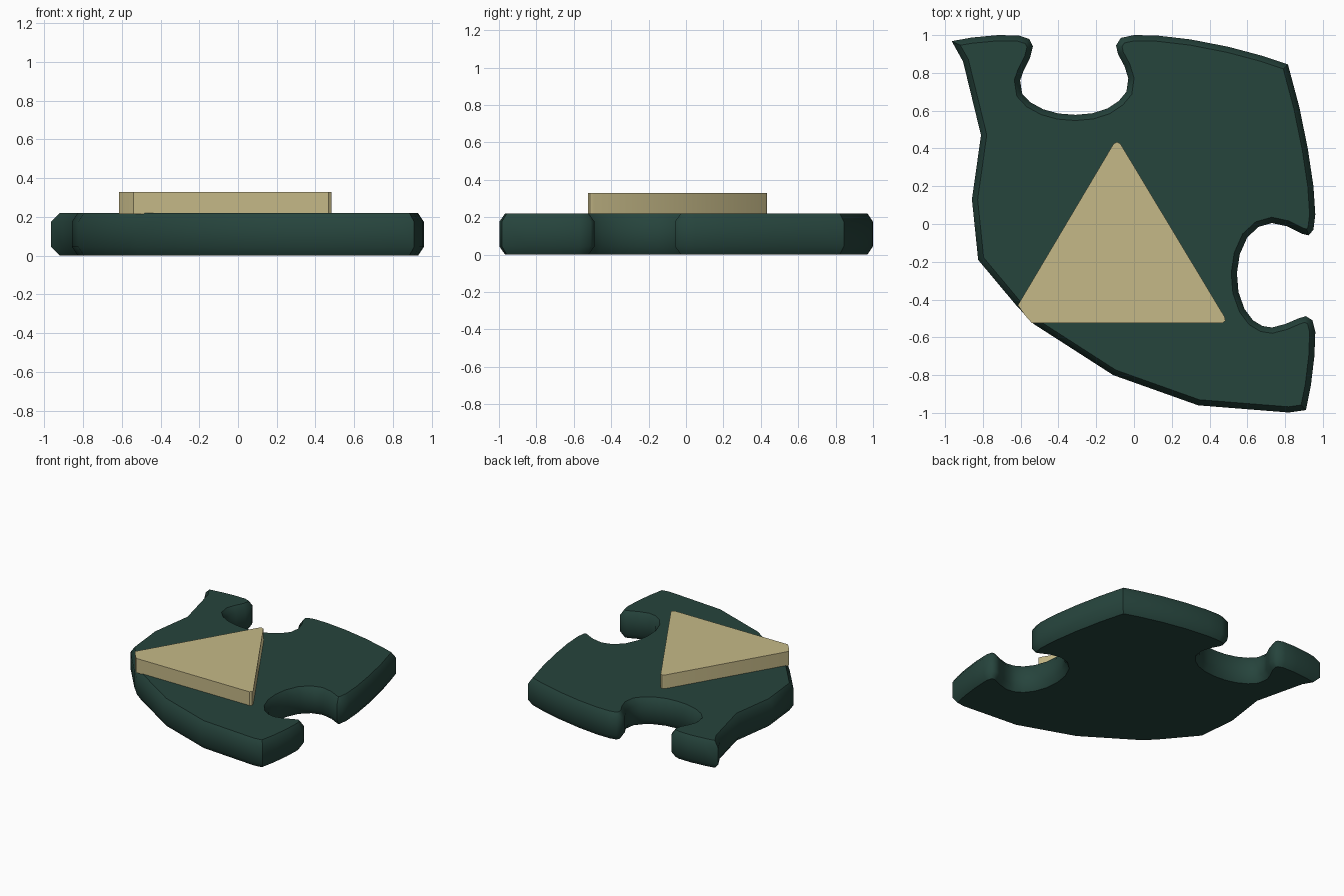
import bpy
import bmesh
from mathutils import Vector

if "Cube" in bpy.data.objects:
    bpy.data.objects.remove(bpy.data.objects["Cube"])


def material(name, rgb):
    m = bpy.data.materials.new(name)
    m.diffuse_color = (*rgb, 1)
    m.use_nodes = True
    m.node_tree.nodes["Principled BSDF"].inputs["Base Color"].default_value = m.diffuse_color
    return m


def inset(points, d):
    """Move a clockwise outline inward by d with mitred corners."""
    result = []
    for i, p in enumerate(points):
        p = Vector(p)
        a = (p - Vector(points[i - 1])).normalized()
        b = (Vector(points[(i + 1) % len(points)]) - p).normalized()
        na, nb = Vector((a.y, -a.x)), Vector((b.y, -b.x))
        m = (na + nb).normalized()
        result.append(p + m * d / max(m.dot(na), 0.6))
    return result


def slab(name, outline, levels, mat, angle):
    """Stack rings of (height, inset) into a closed slab."""
    bm = bmesh.new()
    rings = [[bm.verts.new((p[0], p[1], z)) for p in inset(outline, d)]
             for z, d in levels]
    n = len(outline)
    for low, high in zip(rings, rings[1:]):
        for i in range(n):
            j = (i + 1) % n
            bm.faces.new((low[i], low[j], high[j], high[i]))
    bm.faces.new(rings[0])
    bm.faces.new(rings[-1])
    bmesh.ops.recalc_face_normals(bm, faces=bm.faces)
    mesh = bpy.data.meshes.new(name)
    bm.to_mesh(mesh)
    bm.free()
    mesh.materials.append(mat)
    ob = bpy.data.objects.new(name, mesh)
    bpy.context.collection.objects.link(ob)
    bpy.ops.object.select_all(action='DESELECT')
    ob.select_set(True)
    bpy.context.view_layer.objects.active = ob
    bpy.ops.object.shade_smooth_by_angle(angle=angle)
    return ob


green = material("dark green", (0.0194, 0.058, 0.046))
sand = material("sand", (0.56, 0.485, 0.245))

# Back edge with its round notch
back_edge = [
    (-.965, .968), (-.86, .987), (-.72, 1), (-.61, .998), (-.555, .98),
    (-.535, .94), (-.55, .88), (-.585, .81), (-.603, .76), (-.592, .69),
    (-.55, .645), (-.48, .607), (-.4, .585), (-.31, .578), (-.22, .586),
    (-.14, .612), (-.08, .652), (-.04, .70), (-.03, .77), (-.05, .835),
    (-.085, .90), (-.095, .945), (-.07, .985), (0, 1), (.12, .998),
    (.3, .977), (.5, .938), (.68, .89), (.815, .845)]
# Right edge with its round notch
right_edge = [
    (.875, .62), (.92, .4), (.95, .2), (.96, .05), (.95, -.03),
    (.925, -.06), (.89, -.052), (.81, -.012), (.73, .005), (.66, -.015),
    (.60, -.07), (.56, -.16), (.545, -.26), (.553, -.36), (.585, -.45),
    (.63, -.51), (.68, -.54), (.73, -.548), (.80, -.53), (.87, -.5),
    (.91, -.488), (.945, -.51), (.96, -.57), (.955, -.70), (.937, -.85),
    (.91, -.985)]
# Front and left rim
rim = [(.82, -.998), (.34, -.96), (-.11, -.80), (-.53, -.53),
       (-.62, -.435), (-.825, -.19), (-.858, .13), (-.81, .47), (-.905, .86)]

slab("puzzle_plate", back_edge + right_edge + rim,
     [(0, .03), (.045, 0), (.175, 0), (.22, .03)], green, 0.75)

# Raised triangle with small rounded corners and a clipped left corner
triangle = [(-.108, .425), (-.09, .434), (-.072, .425), (.48, -.492),
            (.484, -.512), (.468, -.525), (-.54, -.525), (-.58, -.48),
            (-.615, -.43)]
slab("raised_triangle", triangle, [(.215, 0), (.33, 0)], sand, 0.6)
